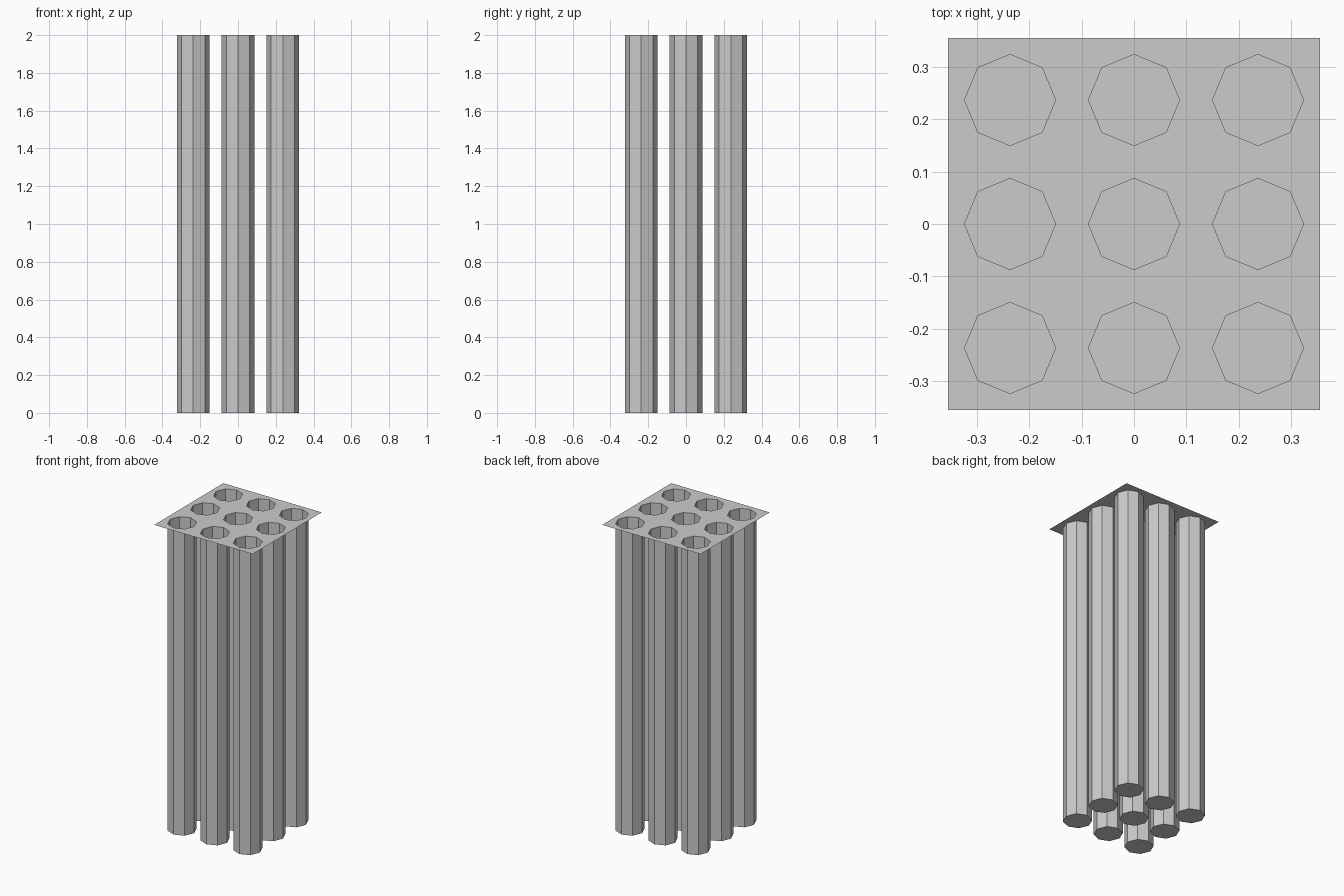
import bpy, bmesh
from math import sin, cos, pi

if "Cube" in bpy.data.objects:
    bpy.data.objects.remove(bpy.data.objects["Cube"])

PITCH, RADIUS, TOP = 0.237, 0.087, 2.0
CENTRES = [(i * PITCH, j * PITCH) for i in (-1, 0, 1) for j in (-1, 0, 1)]


def ring(bm, cx, cy, z):
    return [bm.verts.new((cx + RADIUS * cos(k * pi / 4), cy + RADIUS * sin(k * pi / 4), z))
            for k in range(8)]


def bridge(bm, lower, upper):
    for k in range(8):
        n = (k + 1) % 8
        bm.faces.new((lower[k], upper[k], upper[n], lower[n]))


def finish(bm, name):
    bmesh.ops.remove_doubles(bm, verts=bm.verts, dist=0.0001)
    mesh = bpy.data.meshes.new(name)
    bm.to_mesh(mesh)
    bm.free()
    bpy.context.collection.objects.link(bpy.data.objects.new(name, mesh))


# Thin top plate: a grid of square tiles, each with an octagonal hole
bm = bmesh.new()
for cx, cy in CENTRES:
    hole = ring(bm, cx, cy, TOP)
    square = []
    for k in range(8):
        sx, sy = round(cos(k * pi / 4)), round(sin(k * pi / 4))
        square.append(bm.verts.new((cx + sx * PITCH / 2, cy + sy * PITCH / 2, TOP)))
    bridge(bm, hole, square)
bmesh.ops.recalc_face_normals(bm, faces=bm.faces)
for f in bm.faces:
    if f.normal.z < 0:
        f.normal_flip()
finish(bm, "top_plate")

# Deep octagonal wells, open at the top and closed at the bottom
for n, (cx, cy) in enumerate(CENTRES):
    bm = bmesh.new()
    bottom = ring(bm, cx, cy, 0)
    bridge(bm, bottom, ring(bm, cx, cy, TOP))
    bm.faces.new(bottom)
    finish(bm, f"well_tube_{n + 1}")
